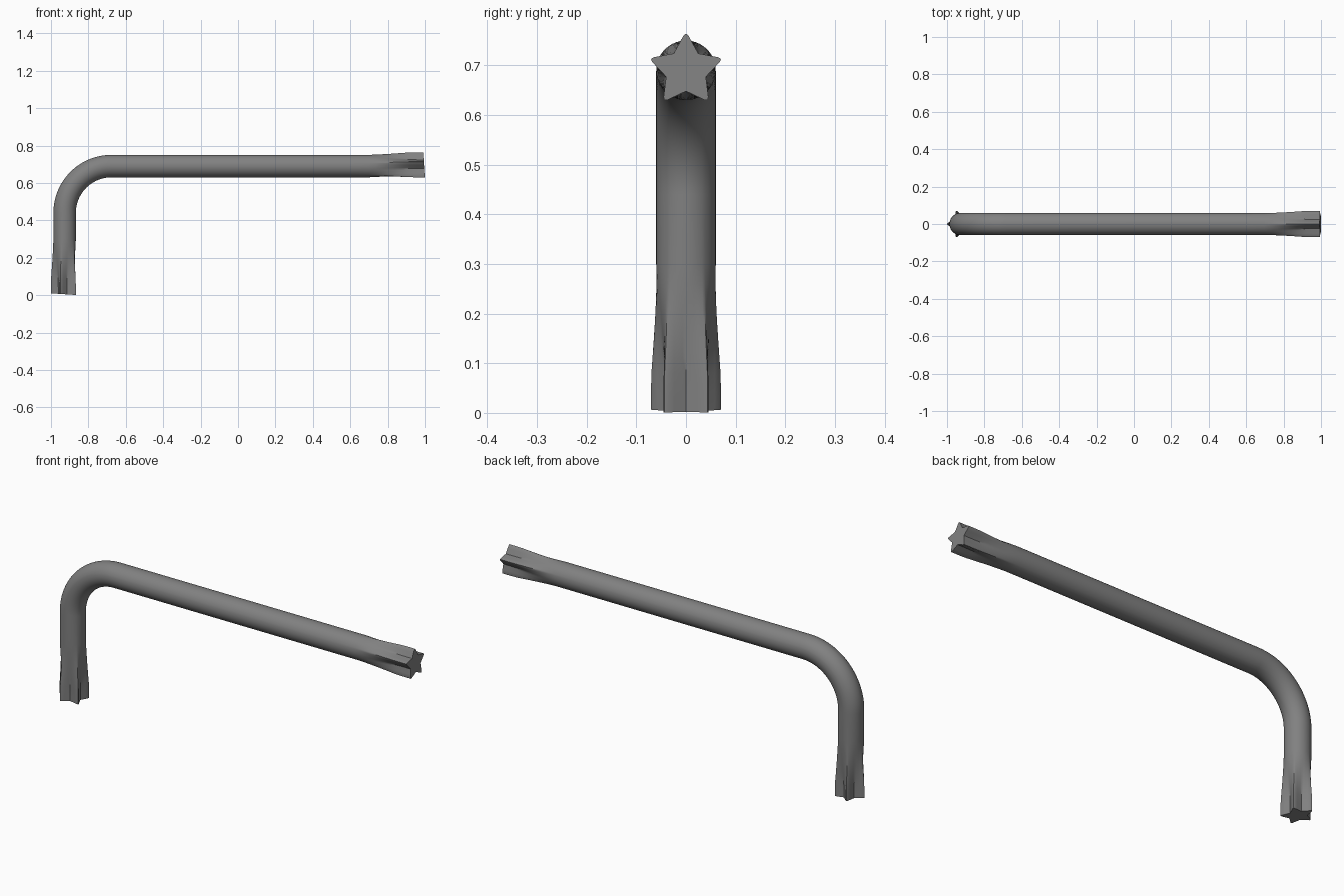
import bpy, bmesh, math
from mathutils import Vector

cube = bpy.data.objects.get("Cube")
if cube:
    bpy.data.objects.remove(cube, do_unlink=True)

# Dimensions
ROD, TIP, NOTCH = 0.06, 0.074, 0.042
ARM_X, ARM_Z, BEND = -0.927, 0.69, 0.25
ARM_LENGTH = ARM_Z - BEND
OFFSETS = (-28, -20, -12, -4, 0, 4, 12, 20, 28, 36)
ANGLES = [math.radians(72 * arm + o) for arm in range(5) for o in OFFSETS]


def star_radius(angle):
    """Five pointed star in polar form, with blunted tips."""
    a = abs((angle + math.pi / 5) % (math.pi * 0.4) - math.pi / 5)
    peak, half = 0.079, math.pi / 5
    edge = peak * NOTCH * math.sin(half) / (
        peak * math.sin(a) + NOTCH * math.sin(half - a))
    return min(edge, TIP)


def blend(distance, start, end):
    """1 at the end of the arm, 0 where the rod is round."""
    t = min(max((start - distance) / (start - end), 0), 1)
    return t ** 1.3


# Path stations: centre, outward direction, star amount, tilt of the end face
stations = []
for z in (0, 0.04, 0.08, 0.11, 0.14, 0.17, 0.2, 0.23, 0.26, 0.3):
    stations.append((Vector((ARM_X, 0, z)), Vector((-1, 0, 0)),
                     blend(z, 0.3, 0.07), z == 0))
for i in range(25):
    a = math.pi / 2 * i / 24
    out = Vector((-math.cos(a), 0, math.sin(a)))
    centre = Vector((ARM_X + BEND, 0, ARM_LENGTH)) + out * BEND
    stations.append((centre, out, 0, False))
for d in (0.4, 0.3, 0.26, 0.23, 0.2, 0.17, 0.14, 0.11, 0.08, 0.04, 0):
    stations.append((Vector((0.996 - d, 0, ARM_Z)), Vector((0, 0, 1)),
                     blend(d, 0.3, 0.07), d == 0))

# Sweep the section along the bent path
bm = bmesh.new()
rings = []
side = Vector((0, 1, 0))
for centre, out, star, is_end in stations:
    ring = []
    for a in ANGLES:
        r = ROD + (star_radius(a) - ROD) * star
        p = centre + (out * math.cos(a) + side * math.sin(a)) * r
        if is_end:
            lean = 0.005 * math.cos(a) * r / TIP
            if out.x < -0.5:
                p.z += 0.005 + lean
            else:
                p.x -= lean
        ring.append(bm.verts.new(p))
    rings.append(ring)
n = len(ANGLES)
for lower, upper in zip(rings, rings[1:]):
    for i in range(n):
        j = (i + 1) % n
        bm.faces.new((lower[i], lower[j], upper[j], upper[i]))

# Flat star end faces
bm.faces.new(rings[0])
bm.faces.new(rings[-1])
bmesh.ops.recalc_face_normals(bm, faces=bm.faces[:])

mesh = bpy.data.meshes.new("star_key_rod")
bm.to_mesh(mesh)
bm.free()
key = bpy.data.objects.new("star_key_rod", mesh)
bpy.context.collection.objects.link(key)

# Steel
steel = bpy.data.materials.new("dark_grey_steel")
steel.use_nodes = True
colour = (0.22, 0.22, 0.22, 1)
steel.diffuse_color = colour
steel.node_tree.nodes["Principled BSDF"].inputs["Base Color"].default_value = colour
mesh.materials.append(steel)

bpy.ops.object.select_all(action='DESELECT')
key.select_set(True)
bpy.context.view_layer.objects.active = key
bpy.ops.object.shade_smooth_by_angle(angle=math.radians(40))
